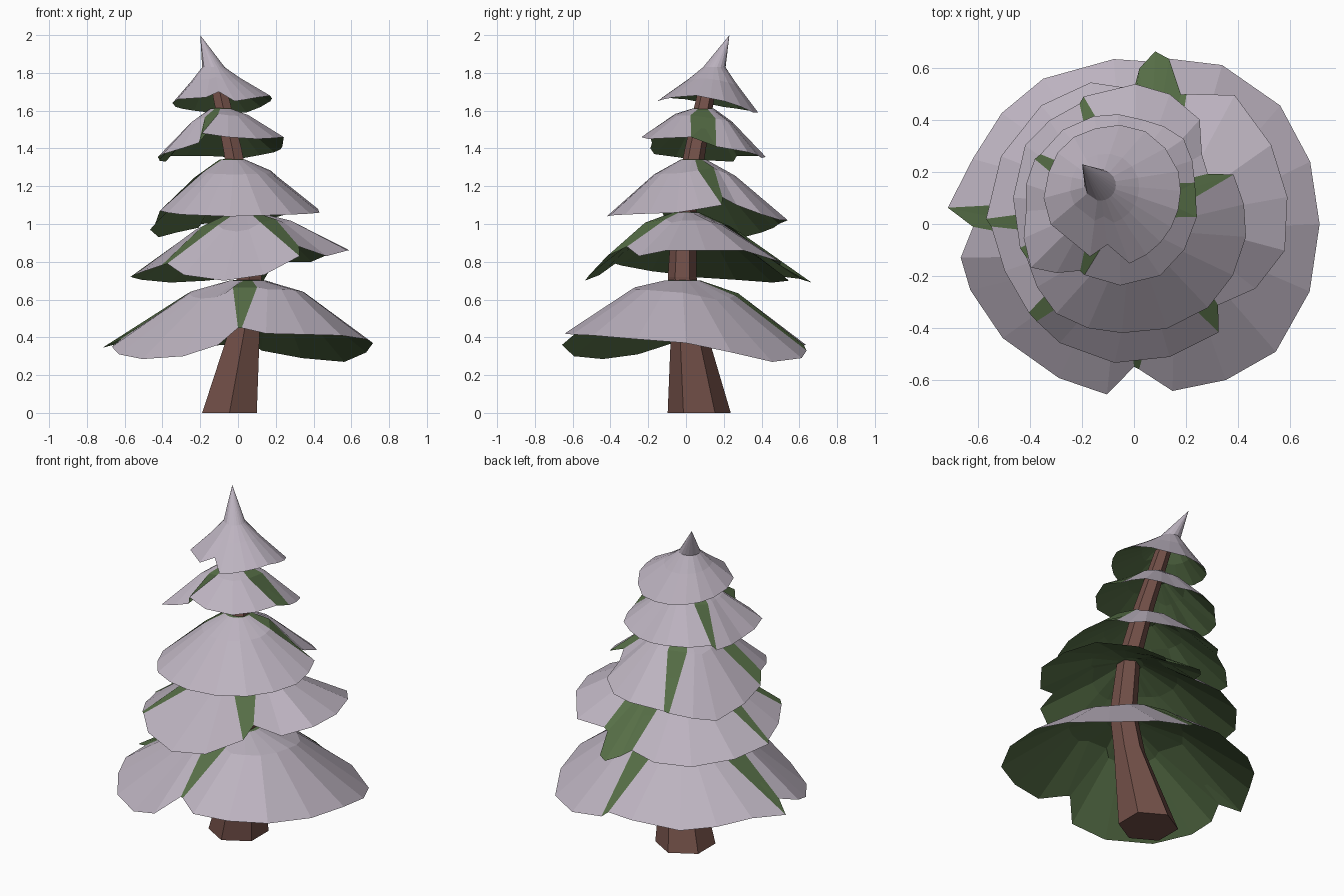
import bpy, bmesh, math
from mathutils import Vector

if "Cube" in bpy.data.objects:
    bpy.data.objects.remove(bpy.data.objects["Cube"])


def material(name, rgb):
    m = bpy.data.materials.new(name)
    m.diffuse_color = (*rgb, 1)
    m.use_nodes = True
    m.node_tree.nodes["Principled BSDF"].inputs["Base Color"].default_value = m.diffuse_color
    return m


SNOW = material("snow", (0.505, 0.45, 0.525))
GREEN = material("needle green", (0.095, 0.16, 0.063))
BARK = material("bark brown", (0.17, 0.08, 0.065))


def finish(bm, name, mats):
    bmesh.ops.recalc_face_normals(bm, faces=bm.faces)
    me = bpy.data.meshes.new(name)
    bm.to_mesh(me)
    bm.free()
    for m in mats:
        me.materials.append(m)
    ob = bpy.data.objects.new(name, me)
    bpy.context.collection.objects.link(ob)
    return ob


def polar(c, deg, r, z):
    a = math.radians(deg)
    return Vector((c[0] + r * math.cos(a), c[1] + r * math.sin(a), z))


def columns(lobes):
    """Rim samples as (angle, upper angle, radius, z, lobe number)."""
    out = []
    for n, keys in enumerate(lobes):
        first, last = keys[0][0], keys[-1][0]
        mid, width = (first + last) / 2, last - first
        # snow patches narrow towards the trunk, which leaves green wedges
        squeeze = 1 if len(lobes) == 1 else 1 - 2 * min(13, 0.25 * width) / width
        pts = [keys[0]]
        for p, q in zip(keys, keys[1:]):
            steps = max(1, math.ceil((q[0] - p[0]) / 26))
            for s in range(1, steps + 1):
                pts.append([u + (v - u) * s / steps for u, v in zip(p, q)])
        out += [(a, mid + (a - mid) * squeeze, r, z, n) for a, r, z in pts]
    return out


def tier(name, apex, top, apex_r, rim_c, bulge, lobes, tip=None, green_lobes=()):
    """Thin drooping skirt of branches: snow above, green below and in the gaps."""
    bm = bmesh.new()
    cols = columns(lobes)
    rings = [[], [], [], [], []]
    for a, au, r, z, n in cols:
        inner = polar(apex, au, apex_r, top)
        flat = polar(rim_c, au, r, z)
        mid = inner.lerp(flat, 0.36) + Vector((0, 0, bulge))
        rim = polar(rim_c, a, r, z)
        drop = Vector((0, 0, -0.025))
        for ring, co in zip(rings, (inner, mid, rim, mid + drop, inner + drop)):
            ring.append(bm.verts.new(co))
    peak = bm.verts.new(tip or (apex[0], apex[1], top + 0.01))
    under = bm.verts.new((apex[0], apex[1], top - 0.025))
    count = len(cols)
    for i in range(count):
        j = (i + 1) % count
        gap = cols[i][4] != cols[j][4]
        shade = 1 if gap or cols[i][4] in green_lobes else 0
        # only the crown has a snowy peak
        bm.faces.new((peak, rings[0][i], rings[0][j])).material_index = 0 if tip else 1
        for k in range(4):
            f = bm.faces.new((rings[k][i], rings[k + 1][i], rings[k + 1][j], rings[k][j]))
            f.material_index = shade if k < 2 else 1
        bm.faces.new((under, rings[4][j], rings[4][i])).material_index = 1
    finish(bm, name, (SNOW, GREEN))


# bent six-sided trunk
path = [(-0.045, 0.07, 0, 0.167), (0.04, 0.01, 0.47, 0.088), (0.06, -0.02, 0.72, 0.076),
        (0.03, -0.01, 1.06, 0.064), (-0.03, 0.05, 1.40, 0.056), (-0.11, 0.12, 1.76, 0.045)]
bm = bmesh.new()
loops = [[bm.verts.new(polar((x, y), 30 + 60 * i, r, z)) for i in range(6)] for x, y, z, r in path]
for lo, hi in zip(loops, loops[1:]):
    for i in range(6):
        j = (i + 1) % 6
        bm.faces.new((lo[i], lo[j], hi[j], hi[i]))
bm.faces.new(loops[0][::-1])
bm.faces.new(loops[-1])
finish(bm, "trunk", (BARK,))

# tiers, bottom to top; every lobe is a short run of rim points (degrees, radius, height)
tier("branch_tier_1", (0.05, -0.02), 0.70, 0.10, (0, 0), 0.055, [
    [(-88, .56, .45), (-77, .66, .42), (-42, .735, .41), (0, .715, .37),
     (39, .725, .27), (61, .70, .29), (79, .65, .33)],
    [(82, .63, .36), (97, .64, .36), (122, .66, .34), (158, .67, .37), (175, .72, .345)],
    [(181, .62, .39), (191, .68, .35), (202, .68, .31), (221, .67, .285), (244, .66, .30),
     (261, .665, .36), (270, .55, .45)]])

tier("branch_tier_2", (0.03, 0.0), 1.06, 0.075, (0, 0), 0.03, [
    [(225, .53, .79), (238, .54, .73), (262, .54, .70), (285, .53, .73), (308, .53, .83)],
    [(316, .45, .88), (332, .53, .83), (350, .59, .86), (390, .61, .86),
     (412, .63, .80), (428, .54, .80)],
    [(430, .53, .78), (438, .65, .70), (443, .67, .69), (448, .60, .71)],
    [(450, .52, .72), (467, .57, .70), (488, .58, .69), (538, .57, .72)],
    [(541, .55, .73), (560, .53, .75), (580, .53, .78)]], green_lobes=(2,))

tier("branch_tier_3", (-0.03, 0.04), 1.34, 0.07, (-0.03, 0.04), 0.03, [
    [(-156, .42, 1.07), (-125, .47, 1.05), (-92, .46, 1.04), (-49, .48, 1.05),
     (-11, .47, 1.06), (20, .44, 1.10)],
    [(26, .35, 1.14), (38, .37, 1.10), (52, .46, 1.05), (70, .49, 1.02), (86, .50, 1.02),
     (110, .48, 1.0)],
    [(113, .46, .98), (146, .47, .93), (172, .44, .97), (198, .43, 1.0)]])

tier("branch_tier_4", (-0.09, 0.09), 1.61, 0.06, (-0.10, 0.10), 0.02, [
    [(-107, .31, 1.48), (-82, .34, 1.46), (-56, .36, 1.45), (-12, .35, 1.46)],
    [(10, .34, 1.41), (38, .37, 1.38), (66, .33, 1.35), (100, .32, 1.36), (147, .31, 1.36)],
    [(152, .32, 1.33), (189, .32, 1.34), (222, .40, 1.37), (249, .30, 1.43)]])

# pointed leaning crown
tier("tree_top", (-0.13, 0.15), 1.83, 0.06, (-0.12, 0.13), -0.005, [
    [(-101, .26, 1.67), (-85, .21, 1.70), (-70, .30, 1.65), (-42, .30, 1.67), (-15, .30, 1.68),
     (14, .30, 1.65), (54, .28, 1.59), (97, .24, 1.59), (162, .22, 1.62), (213, .24, 1.66)]],
    tip=(-0.20, 0.23, 2.0))
